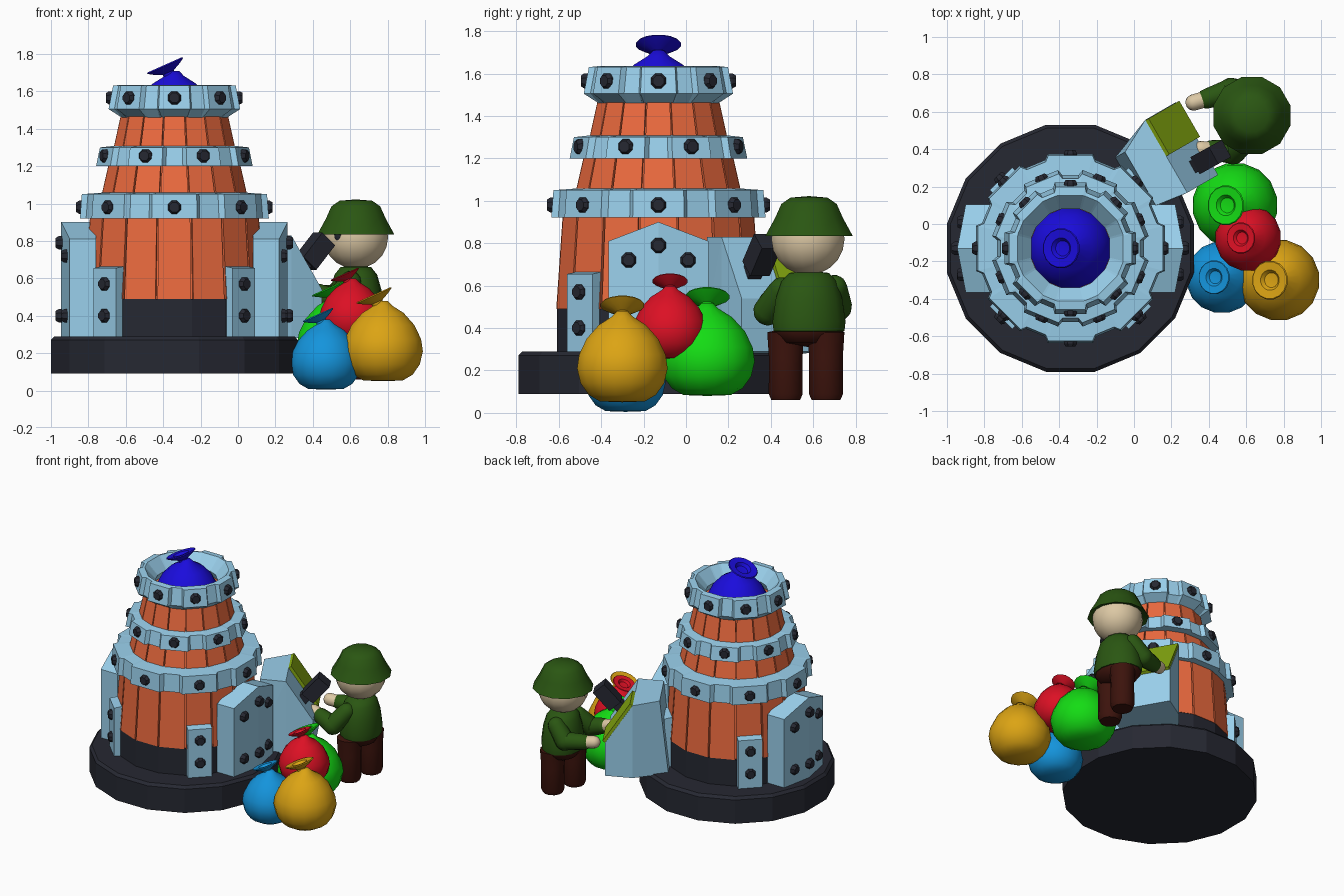
import bpy, bmesh
from math import pi, sin, cos, radians, tau
from mathutils import Matrix, Vector

if "Cube" in bpy.data.objects:
    bpy.data.objects.remove(bpy.data.objects["Cube"])

CX, CY = -0.34, -0.13          # tower axis
I4 = Matrix.Identity(4)
mats = {}


def mat(hexa):
    if hexa not in mats:
        m = bpy.data.materials.new("colour_" + hexa)
        c = [int(hexa[i:i + 2], 16) / 255 for i in (0, 2, 4)]
        m.diffuse_color = [((x + .055) / 1.055) ** 2.4 if x > .04 else x / 12.92 for x in c] + [1]
        m.use_nodes = True
        m.node_tree.nodes["Principled BSDF"].inputs["Base Color"].default_value = m.diffuse_color
        mats[hexa] = m
    return mats[hexa]


STEEL, ORANGE, DARK = mat("9AD0EC"), mat("EC6A3E"), mat("262832")
GREEN, BROWN, SKIN = mat("2A5612"), mat("3C130C"), mat("DCC8A4")


def finish(name, bm, material, smooth=0):
    bmesh.ops.remove_doubles(bm, verts=bm.verts, dist=1e-5)
    bmesh.ops.recalc_face_normals(bm, faces=bm.faces)
    me = bpy.data.meshes.new(name)
    bm.to_mesh(me)
    bm.free()
    me.materials.append(material)
    if smooth:
        me.polygons.foreach_set("use_smooth", [True] * len(me.polygons))
        me.set_sharp_from_angle(angle=radians(smooth))
    ob = bpy.data.objects.new(name, me)
    bpy.context.collection.objects.link(ob)
    return ob


def loft(name, cols, material, ring=False, smooth=0):
    """Skin a closed circle of point columns; ring closes each column too."""
    bm = bmesh.new()
    vs = [[bm.verts.new(p) for p in c] for c in cols]
    m = len(cols[0])
    for i in range(len(vs)):
        a, b = vs[i - 1], vs[i]
        for j in range(m if ring else m - 1):
            k = (j + 1) % m
            bm.faces.new((a[j], b[j], b[k], a[k]))
    return finish(name, bm, material, smooth)


def lathe(name, prof, n, material, M=I4, phase=0.5, smooth=0):
    cols = [[M @ Vector((r * cos(t), r * sin(t), z)) for r, z in prof]
            for t in [(i + phase) * tau / n for i in range(n)]]
    return loft(name, cols, material, smooth=smooth)


def hull(name, pts, material, M=I4):
    bm = bmesh.new()
    for p in pts:
        bm.verts.new(M @ Vector(p))
    bmesh.ops.convex_hull(bm, input=bm.verts)
    bmesh.ops.dissolve_limit(bm, angle_limit=.01, verts=bm.verts, edges=bm.edges)
    return finish(name, bm, material)


def radial(deg):
    """Tower frame: local x points outward at the given angle."""
    return Matrix.Translation((CX, CY, 0)) @ Matrix.Rotation(radians(deg), 4, 'Z')


def bolt(deg, r, z, side=0):
    M = radial(deg) @ Matrix.Translation((r, side, z)) @ Matrix.Rotation(pi / 2, 4, 'Y')
    lathe("bolt", [(0, -.04), (.038, -.04), (.038, .015), (.028, .03), (0, .03)], 8, DARK, M)


def capsule(name, p, q, r0, r1, material):
    p, q = Vector(p), Vector(q)
    d = q - p
    M = Matrix.Translation(p) @ d.to_track_quat('Z', 'Y').to_matrix().to_4x4()
    k = [i * pi / 8 for i in range(5)]
    prof = [(r0 * sin(a), -r0 * cos(a)) for a in k] + [(r1 * cos(a), d.length + r1 * sin(a)) for a in k]
    lathe(name, prof, 12, material, M, smooth=60)


def ball(name, c, size, material, M=I4):
    S = Matrix.Translation(c) @ M @ Matrix.Diagonal((*size, 1))
    lathe(name, [(sin(i * pi / 10), -cos(i * pi / 10)) for i in range(11)], 16, material, S, smooth=60)


AXIS = radial(0)

# Base disc and dark footing
lathe("base_disc", [(0, .09), (.673, .09), (.673, .27), (.655, .29), (0, .29)], 16, DARK, AXIS)
lathe("tower_footing", [(0, .28), (.488, .28), (.488, .49), (0, .49)], 16, DARK, AXIS)

# Tower core and wooden staves
wood = [(.49, .49), (.46, .92), (.395, 1.05), (.36, 1.20), (.33, 1.30), (.285, 1.50)]
lathe("tower_core", [(0, .48)] + [(r - .018, z) for r, z in wood] + [(0, 1.5)], 16, ORANGE, AXIS)
for i in range(16):
    pts = []
    h = pi / 16 * .94
    bm = bmesh.new()
    rows = []
    for r, z in wood:
        rows.append([bm.verts.new(AXIS @ Vector((q * cos(t), q * sin(t), z)))
                     for q, t in ((r - .04, i * pi / 8 - h), (r, i * pi / 8 - h),
                                  (r, i * pi / 8 + h), (r - .04, i * pi / 8 + h))])
    for a, b in zip(rows, rows[1:]):
        for j in range(3):
            bm.faces.new((a[j], a[j + 1], b[j + 1], b[j]))
    bm.faces.new(rows[0])
    bm.faces.new(rows[-1])
    finish("stave", bm, ORANGE)


# Steel hoops with eight raised lugs each
def hoop(name, prof, outer, phase, bolt_r, bolt_z):
    cols = []
    for k in range(8):
        for off, low in ((-16, 1), (-13.5, 0), (13.5, 0), (16, 1)):
            M = radial(k * 45 + phase + off)
            col = []
            for j, (r, z) in enumerate(prof):
                r /= cos(radians(13.5)) if j in outer else 1
                col.append(M @ Vector((r - (.028 if low and j in outer else 0), 0, z)))
            cols.append(col)
        bolt(k * 45 + phase, bolt_r, bolt_z)
    loft(name, cols, STEEL, ring=True)


hoop("lower_hoop", [(.38, .92), (.505, .92), (.495, 1.05), (.37, 1.06)], (1, 2), 0, .495, .98)
hoop("middle_hoop", [(.33, 1.20), (.412, 1.20), (.392, 1.30), (.31, 1.31)], (1, 2), 22.5, .393, 1.255)
hoop("top_hoop", [(.26, 1.45), (.29, 1.46), (.352, 1.505), (.328, 1.63), (.29, 1.635), (.215, 1.55)],
     (2, 3), 0, .335, 1.565)

# Large bolted buttress plates left and right
for deg in (0, 180):
    cols = [(-.235, .56, .81), (0, .605, .90), (.235, .56, .81)]
    hull("buttress_plate", [(x, y, z) for y, xo, zt in cols for x in (.42, xo) for z in (.28, zt)],
         STEEL, radial(deg))
    for side, r, z in ((-.14, .575, .72), (.14, .575, .72), (0, .605, .79),
                       (-.14, .575, .40), (.14, .575, .40), (0, .605, .40)):
        bolt(deg, r, z, side)

# Small corner plates
for deg in (45, 135, 225, 315):
    hull("corner_plate", [(x, y, z) for x, zt in ((.43, .67), (.525, .655)) for y in (-.085, .085)
                          for z in (.28, zt)], STEEL, radial(deg))
    for z in (.57, .40):
        bolt(deg, .52, z)


# Tied sacks with a tilted flared mouth
def sack(name, x, y, z, s, material, wide=1.0):
    M = Matrix.Translation((x, y, z)) @ Matrix.Diagonal((s * wide, s * wide, s, 1))
    lathe(name, [(0, 0), (.11, .004), (.165, .035), (.205, .09), (.222, .16), (.212, .225),
                 (.175, .30), (.115, .365), (.05, .405), (.026, .43), (0, .43)], 16, material, M, smooth=60)
    K = Matrix.Translation((x - .02 * s, y, z + .395 * s)) @ Matrix.Rotation(radians(-24), 4, 'Y') \
        @ Matrix.Scale(s, 4)
    lathe(name + "_mouth", [(0, 0), (.03, 0), (.032, .03), (.075, .05), (.105, .068), (.1, .074),
                            (.055, .07), (.04, .05), (0, .045)], 16, material, K, smooth=40)


sack("tower_sack", CX, CY, 1.265, 1.03, mat("1A0CDC"))
sack("yellow_sack", .775, -.30, .05, 1.0, mat("DCA414"), .98)
sack("green_sack", .54, .10, .08, 1.02, mat("14DC14"), 1.01)
sack("blue_sack", .47, -.285, .005, .87, mat("1494DC"), 1.0)
sack("red_sack", .61, -.075, .255, .80, mat("DC1024"), 1.0)

# Control console with sloped face, screen and lever
C = radial(30)
hull("console", [(.45, -.03, .28), (.45, .30, .28), (.51, -.03, .83), (.51, .30, .83),
                 (.69, -.055, .83), (.69, .395, .83), (.88, -.055, .54), (.88, .395, .54),
                 (.88, -.055, .29), (.88, .395, .29), (.69, -.055, .28), (.69, .395, .28)], STEEL, C)
hull("console_screen", [(u + n * .845, v, z + n * .535) for u, z in ((.69, .83), (.88, .54))
                        for v in (.17, .392) for n in (-.01, .022)], mat("86AA10"), C)


def bar(name, p, q, w):
    p, q = Vector(p), Vector(q)
    M = Matrix.Translation(p) @ (q - p).to_track_quat('Z', 'Y').to_matrix().to_4x4()
    hull(name, [(x, y, z) for x in (-w, w) for y in (-w, w) for z in (0, (q - p).length)], DARK, M)


bar("lever_stem", (.25, .27, .57), (.38, .34, .72), .035)
bar("lever_head", (.36, .33, .68), (.46, .385, .81), .052)

# Worker: legs, torso, arms, head and hat
for y in (.47, .66):
    lathe("leg", [(0, .06), (.07, .06), (.083, .09), (.082, .26), (.09, .38), (0, .40)], 12, BROWN,
          Matrix.Translation((.635 + (.565 - y) * -.25, y, 0)), smooth=50)
P = Matrix.Translation((.63, .58, 0)) @ Matrix.Rotation(radians(15), 4, 'Z')
lathe("hips", [(0, .31), (.12, .33), (.155, .38), (.155, .42), (0, .43)], 14, BROWN,
      P @ Matrix.Diagonal((.88, 1.08, 1, 1)), smooth=50)
lathe("jacket", [(0, .38), (.16, .385), (.165, .43), (.15, .54), (.125, .62), (.09, .66), (0, .67)], 14,
      GREEN, P @ Matrix.Diagonal((.9, 1.08, 1, 1)), smooth=50)
arms = [((.60, .70, .59), (.52, .715, .50), (.39, .67, .51), (.32, .65, .52)),
        ((.60, .45, .58), (.53, .385, .48), (.42, .395, .52), (.36, .40, .54))]
for shoulder, elbow, wrist, hand in arms:
    capsule("upper_sleeve", shoulder, elbow, .06, .068, GREEN)
    capsule("lower_sleeve", elbow, wrist, .066, .055, GREEN)
    capsule("hand", wrist, hand, .045, .045, SKIN)
ball("head", (.63, .575, .82), (.176, .176, .17), SKIN)
for deg in (185, 235):
    t = radians(deg)
    ball("eye", (.63 + .166 * cos(t), .575 + .166 * sin(t), .84), (.014, .024, .042), DARK,
         Matrix.Rotation(t, 4, 'Z'))
lathe("hat", [(0, .87), (.18, .85), (.213, .835), (.165, .92), (.135, .985), (.09, 1.015), (0, 1.022)], 12,
      GREEN, Matrix.Translation((.63, .58, 0)), smooth=35)
